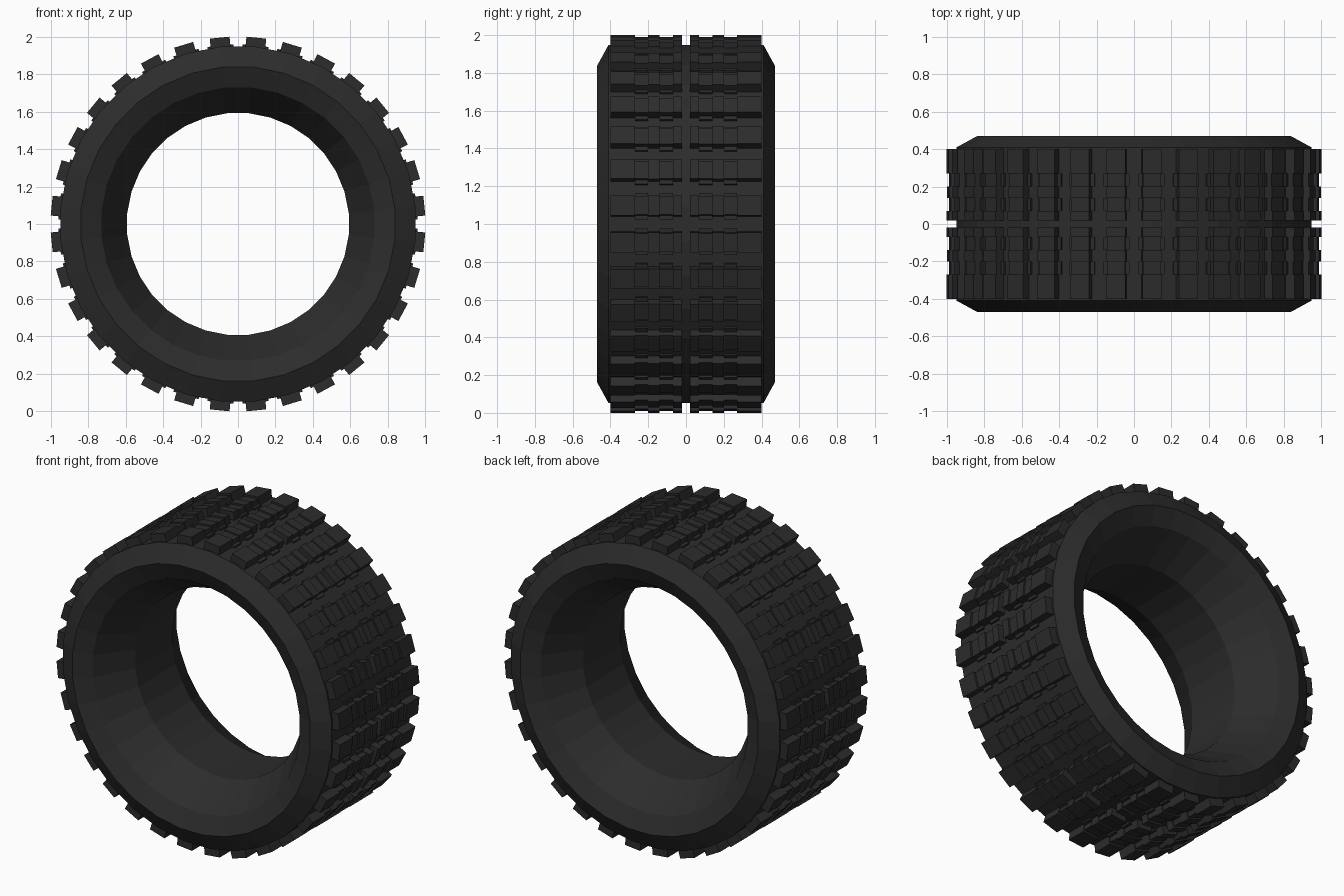
import bpy, bmesh, math
from mathutils import Matrix, Vector

if "Cube" in bpy.data.objects:
    bpy.data.objects.remove(bpy.data.objects["Cube"])

SEG = 32
rubber = bpy.data.materials.new("black_rubber")
rubber.diffuse_color = (0.025, 0.025, 0.025, 1)
rubber.use_nodes = True
rubber.node_tree.nodes["Principled BSDF"].inputs["Base Color"].default_value = rubber.diffuse_color


def finish(bm, name):
    bmesh.ops.recalc_face_normals(bm, faces=bm.faces)
    me = bpy.data.meshes.new(name)
    bm.to_mesh(me)
    bm.free()
    me.materials.append(rubber)
    ob = bpy.data.objects.new(name, me)
    ob.location = (0, 0, 1)
    bpy.context.collection.objects.link(ob)
    return ob


# Tyre carcass: closed (radius, y) section lathed around the y axis
half = [(0.953, 0.41), (0.843, 0.47), (0.733, 0.42), (0.595, 0.19)]
section = half + [(r, -y) for r, y in reversed(half)]
bm = bmesh.new()
rings = []
for i in range(SEG):
    a = 2 * math.pi * (i + 0.5) / SEG
    rings.append([bm.verts.new((r * math.sin(a), y, r * math.cos(a))) for r, y in section])
n = len(section)
for i in range(SEG):
    p, q = rings[i], rings[(i + 1) % SEG]
    for j in range(n):
        k = (j + 1) % n
        bm.faces.new((p[j], p[k], q[k], q[j]))
finish(bm, "tyre_carcass")

# Tread lugs: (y start, y end, top radius, half width); the last two are low pads in the gaps
blocks = [(0.02, 0.07, 1.001, 0.053), (0.07, 0.14, 0.989, 0.048),
          (0.14, 0.20, 0.999, 0.053), (0.20, 0.27, 0.989, 0.048),
          (0.27, 0.40, 1.001, 0.053),
          (0.07, 0.14, 0.958, 0.070), (0.20, 0.27, 0.958, 0.070)]


def lug_row(name, side):
    bm = bmesh.new()
    for i in range(32):
        rot = Matrix.Rotation(2 * math.pi * (i + 0.5) / 32, 4, 'Y')
        for y0, y1, top, hw in blocks:
            m = (rot @ Matrix.Translation((0, side * (y0 + y1) / 2, (top + 0.93) / 2))
                 @ Matrix.Diagonal((2 * hw, y1 - y0, top - 0.93, 1)))
            bmesh.ops.create_cube(bm, size=1, matrix=m)
    finish(bm, name)


lug_row("front_tread_lugs", -1)
lug_row("back_tread_lugs", 1)
